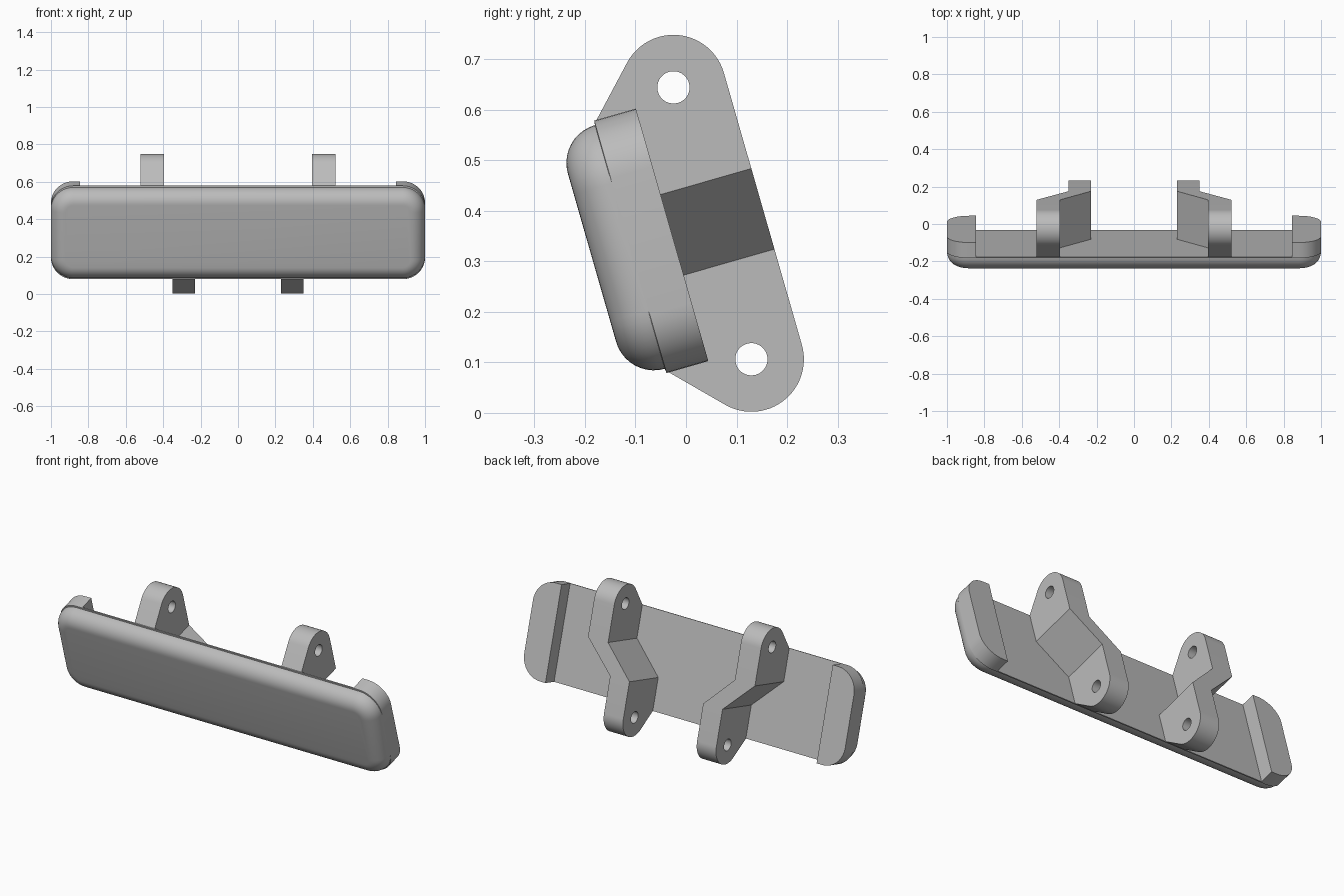
import bpy, bmesh
from math import sin, cos, pi, radians, acos, atan2, hypot

if "Cube" in bpy.data.objects:
    bpy.data.objects.remove(bpy.data.objects["Cube"])

TILT = radians(16)
BACK = -0.08           # rear surface of the thin middle panel

gray = bpy.data.materials.new("plain_gray")
gray.use_nodes = True
gray.diffuse_color = (0.5, 0.5, 0.5, 1)
gray.node_tree.nodes["Principled BSDF"].inputs["Base Color"].default_value = (0.5, 0.5, 0.5, 1)


def place(x, v, w):
    """Tilted frame: x across, v up the panel, w towards the back."""
    return (x, -0.0275 + w * cos(TILT) - v * sin(TILT),
            0.3525 + w * sin(TILT) + v * cos(TILT))


def finish(bm, name, mirror=False):
    bmesh.ops.recalc_face_normals(bm, faces=bm.faces)
    mesh = bpy.data.meshes.new(name)
    bm.to_mesh(mesh)
    bm.free()
    mesh.materials.append(gray)
    obj = bpy.data.objects.new(name, mesh)
    bpy.context.collection.objects.link(obj)
    if mirror:
        obj.modifiers.new("mirror", 'MIRROR')
    return obj


def smooth(obj):
    bpy.ops.object.select_all(action='DESELECT')
    obj.select_set(True)
    bpy.context.view_layer.objects.active = obj
    bpy.ops.object.shade_smooth_by_angle(angle=radians(30))


def loft(bm, rings):
    """Skin a stack of equal rings of (x, v, w) points and close both ends."""
    loops = [[bm.verts.new(place(*p)) for p in ring] for ring in rings]
    n = len(loops[0])
    for a, b in zip(loops, loops[1:]):
        for i in range(n):
            j = (i + 1) % n
            bm.faces.new((a[i], a[j], b[j], b[i]))
    bm.faces.new(loops[0])
    bm.faces.new(loops[-1])


def corner(cx, cv, r, start, steps=10):
    return [(cx + r * cos(start + pi / 2 * i / steps),
             cv + r * sin(start + pi / 2 * i / steps)) for i in range(steps + 1)]


def rounded(hx, hv, r, w):
    pts = []
    for k, (sx, sv) in enumerate([(1, 1), (-1, 1), (-1, -1), (1, -1)]):
        pts += corner(sx * (hx - r), sv * (hv - r), r, k * pi / 2)
    return [(x, v, w) for x, v in pts]


# Front panel: small lip at the back, then a full round towards the front
rings = [rounded(1, 0.26, 0.12, BACK), rounded(1, 0.26, 0.12, BACK - 0.006)]
R = 0.078
for i in range(11):
    a = pi / 2 * i / 10
    inset = R * (1 - cos(a))
    rings.append(rounded(1 - inset, 0.251 - inset, 0.12 - inset, BACK - 0.007 - R * sin(a)))
bm = bmesh.new()
loft(bm, rings)
smooth(finish(bm, "front_panel"))

# Thick end blocks behind the panel
outline = [(0.845, -0.26)] + corner(0.88, -0.14, 0.12, -pi / 2) \
    + corner(0.88, 0.14, 0.12, 0) + [(0.845, 0.26)]
bm = bmesh.new()
loft(bm, [[(x, v, w) for x, v in outline] for w in (BACK, 0)])
smooth(finish(bm, "end_blocks", mirror=True))

# Cranked mounting brackets: outer upper lug, slanted web, inner lower lug
CV, CW, LUG, HOLE, BEND = 0.28, 0.083, 0.104, 0.032, 0.083
FOOT_V, FOOT_W = 0.257, BACK - 0.004
dv, dw = FOOT_V - CV, FOOT_W - CW
tangent = atan2(dv, dw) % (2 * pi) - acos(LUG / hypot(dv, dw))
lug = [(BEND, CW + LUG)]
for i in range(25):
    a = tangent * i / 24
    lug.append((CV + LUG * sin(a), CW + LUG * cos(a)))
lug += [(FOOT_V, FOOT_W), (BEND, FOOT_W)]

bm = bmesh.new()
sides = []
for upper, lower in ((0.395, 0.23), (0.52, 0.35)):
    top = [bm.verts.new(place(upper, v, w)) for v, w in lug]
    low = [bm.verts.new(place(lower, -v, w)) for v, w in lug]
    bm.faces.new(top)
    bm.faces.new(low)
    bm.faces.new((top[0], top[-1], low[-1], low[0]))
    sides.append(top + low[::-1])
inner, outer = sides
for i in range(len(inner)):
    j = (i + 1) % len(inner)
    bm.faces.new((inner[i], inner[j], outer[j], outer[i]))
brackets = finish(bm, "mounting_brackets")

# Pivot holes through both lugs
bm = bmesh.new()
for s in (1, -1):
    circle = [(s * CV + HOLE * sin(2 * pi * i / 32), CW + HOLE * cos(2 * pi * i / 32))
              for i in range(32)]
    loft(bm, [[(x, v, w) for v, w in circle] for x in (0.1, 0.7)])
cutter = finish(bm, "hole_cutter")
cutter.hide_render = True
cut = brackets.modifiers.new("holes", 'BOOLEAN')
cut.operation = 'DIFFERENCE'
cut.solver = 'EXACT'
cut.object = cutter
bpy.context.view_layer.update()
graph = bpy.context.evaluated_depsgraph_get()
brackets.data = bpy.data.meshes.new_from_object(brackets.evaluated_get(graph))
brackets.modifiers.clear()
bpy.data.objects.remove(cutter)
brackets.modifiers.new("mirror", 'MIRROR')
smooth(brackets)
